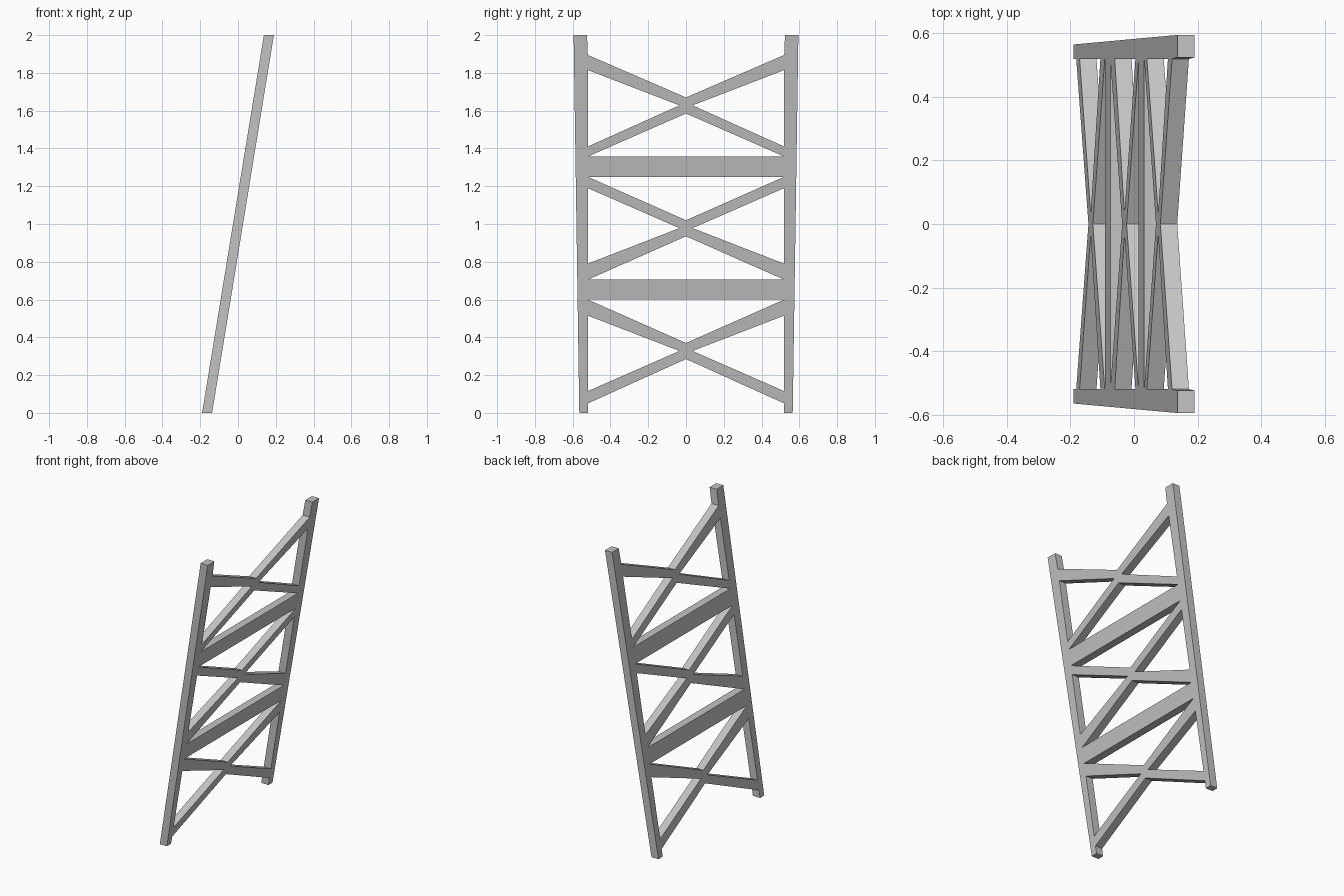
import bpy
import bmesh

cube = bpy.data.objects.get("Cube")
if cube:
    bpy.data.objects.remove(cube, do_unlink=True)

GREY = (0.55, 0.55, 0.55, 1.0)
steel = bpy.data.materials.new("plain_grey")
steel.use_nodes = True
steel.diffuse_color = GREY
steel.node_tree.nodes["Principled BSDF"].inputs["Base Color"].default_value = GREY

DEPTH = 0.053   # thickness along x
LEAN = 0.1635   # x shift per unit of height
INNER = 0.52    # inner face of the legs


def leaning_prism(name, profile):
    """Extrude a (y, z) profile along x, leaning with height."""
    bm = bmesh.new()
    face = bm.faces.new([bm.verts.new((-0.19 + LEAN * z, y, z)) for y, z in profile])
    result = bmesh.ops.extrude_face_region(bm, geom=[face], use_keep_orig=True)
    moved = [v for v in result["geom"] if isinstance(v, bmesh.types.BMVert)]
    bmesh.ops.translate(bm, vec=(DEPTH, 0, 0), verts=moved)
    bmesh.ops.recalc_face_normals(bm, faces=bm.faces)
    mesh = bpy.data.meshes.new(name)
    bm.to_mesh(mesh)
    bm.free()
    mesh.materials.append(steel)
    obj = bpy.data.objects.new(name, mesh)
    bpy.context.collection.objects.link(obj)
    return obj


# Legs: slightly wider towards the top
for name, side in (("front_leg", -1), ("back_leg", 1)):
    leg = [(0.565, 0), (0.595, 2), (0.524, 2), (INNER, 1.9), (INNER, 0)]
    leaning_prism(name, [(side * y, z) for y, z in leg])

# Horizontal beams between the legs
for name, low, high in (("lower_beam", 0.60, 0.705), ("upper_beam", 1.25, 1.357)):
    leaning_prism(name, [(-INNER, low), (INNER, low), (INNER, high), (-INNER, high)])


# Crossed braces: end heights, crossing heights, end heights
def cross_brace(name, foot, foot_top, under, middle, over, head_low, head):
    half = [(INNER, foot), (INNER, foot_top), (0.035, middle),
            (INNER, head_low), (INNER, head)]
    mirrored = [(-y, z) for y, z in reversed(half)]
    leaning_prism(name, [(0, under)] + half + [(0, over)] + mirrored)


cross_brace("lower_cross_brace", 0.05, 0.115, 0.285, 0.328, 0.37, 0.515, 0.60)
cross_brace("middle_cross_brace", 0.705, 0.79, 0.935, 0.978, 1.02, 1.19, 1.25)
cross_brace("upper_cross_brace", 1.357, 1.41, 1.585, 1.628, 1.67, 1.815, 1.895)
